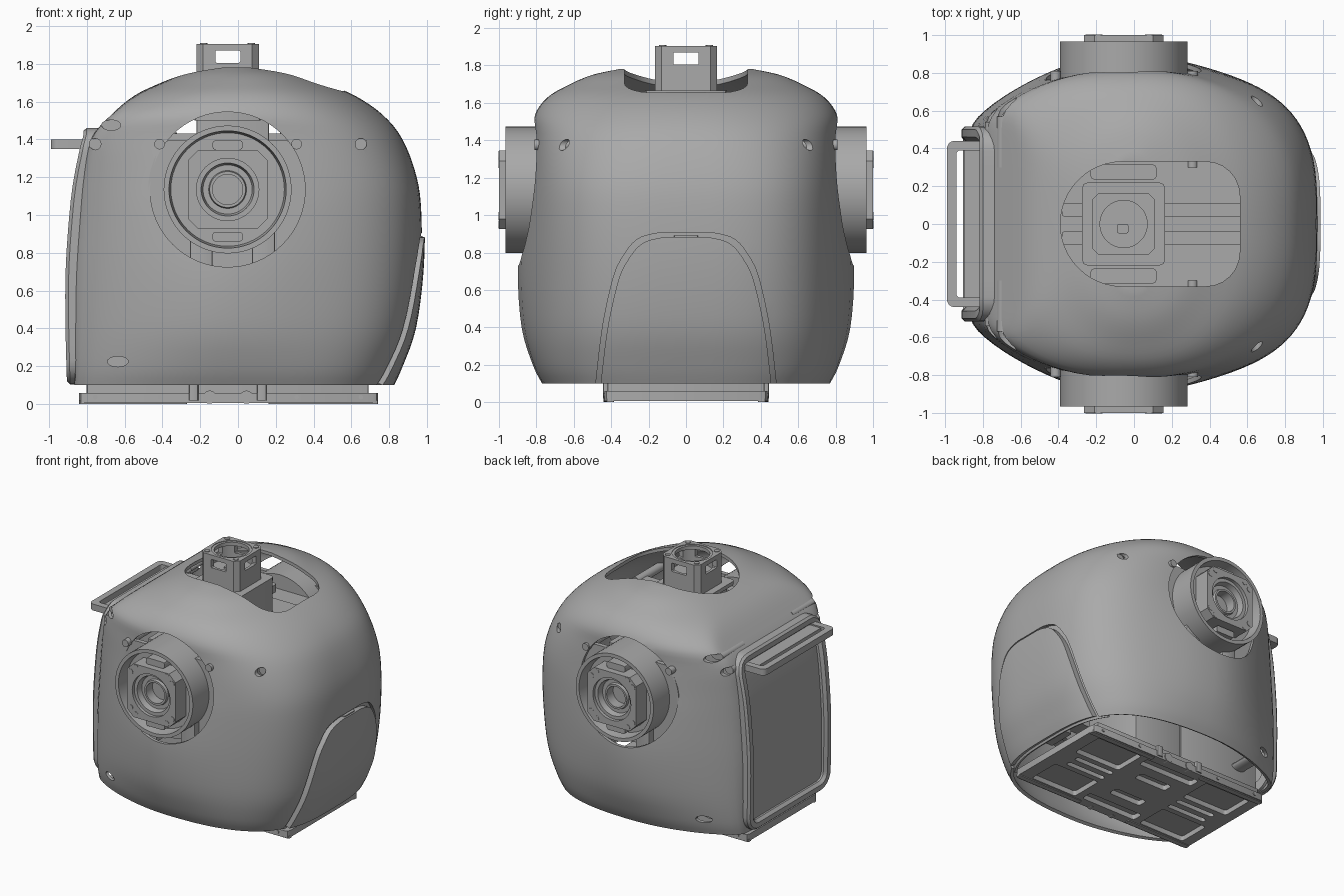
import bpy, bmesh, math
from mathutils import Vector

if "Cube" in bpy.data.objects:
    bpy.data.objects.remove(bpy.data.objects["Cube"], do_unlink=True)

grey = bpy.data.materials.new("plain grey")
grey.use_nodes = True
grey.diffuse_color = (0.4, 0.4, 0.4, 1)
grey.node_tree.nodes["Principled BSDF"].inputs["Base Color"].default_value = (0.4, 0.4, 0.4, 1)

CX, CZ = -0.055, 1.135      # shoulder axis


def finish(bm, name):
    bmesh.ops.recalc_face_normals(bm, faces=bm.faces)
    me = bpy.data.meshes.new(name)
    bm.to_mesh(me)
    bm.free()
    me.materials.append(grey)
    ob = bpy.data.objects.new(name, me)
    bpy.context.collection.objects.link(ob)
    shade(ob)
    return ob


def shade(ob):
    bpy.ops.object.select_all(action='DESELECT')
    ob.select_set(True)
    bpy.context.view_layer.objects.active = ob
    bpy.ops.object.shade_smooth_by_angle(angle=math.radians(35))


def place(axis, u, v, h):
    return {'x': (h, u, v), 'y': (u, h, v), 'z': (u, v, h)}[axis]


def prism(name, pts, axis, lo, hi):
    bm = bmesh.new()
    a, b = [[bm.verts.new(place(axis, u, v, h)) for u, v in pts] for h in (lo, hi)]
    bm.faces.new(a)
    bm.faces.new(b)
    for i in range(len(a)):
        bm.faces.new((a[i - 1], a[i], b[i], b[i - 1]))
    return finish(bm, name)


def rrect(u0, u1, v0, v1, r, seg=6):
    out = []
    for k, (u, v) in enumerate(((u1 - r, v1 - r), (u0 + r, v1 - r), (u0 + r, v0 + r), (u1 - r, v0 + r))):
        for i in range(seg + 1):
            t = (k + i / seg) * math.pi / 2
            out.append((u + r * math.cos(t), v + r * math.sin(t)))
    return out


def circle(u, v, r, n=32, squash=1):
    return [(u + r * math.cos(t), v + squash * r * math.sin(t)) for t in (math.tau * i / n for i in range(n))]


def box(name, x0, x1, y0, y1, z0, z1, r=0.01):
    return prism(name, rrect(x0, x1, y0, y1, r, 2), 'z', z0, z1)


def lathe(name, profile, axis, u, v, n=64):
    # closed profile of (radius, height) turned about the axis
    bm = bmesh.new()
    rings = [[bm.verts.new(place(axis, *p, h)) for p in circle(u, v, r, n)] for r, h in profile]
    for k in range(len(rings)):
        a, b = rings[k - 1], rings[k]
        for i in range(n):
            bm.faces.new((a[i - 1], a[i], b[i], b[i - 1]))
    return finish(bm, name)


def bake(ob):
    dg = bpy.context.evaluated_depsgraph_get()
    me = bpy.data.meshes.new_from_object(ob.evaluated_get(dg))
    ob.modifiers.clear()
    ob.data = me


def cut(ob, cutters, op='DIFFERENCE'):
    for c in cutters:
        m = ob.modifiers.new("cut", 'BOOLEAN')
        m.object, m.operation, m.solver = c, op, 'EXACT'
        bpy.context.view_layer.update()
        bake(ob)
        bpy.data.objects.remove(c, do_unlink=True)
    shade(ob)
    return ob


# shell levels: height, back x, front x, half width, shoulder bulge, front roundness, back flatness
LEVELS = [(.1, -.865, .81, .735, .035, 3.1, 1.25), (.2, -.87, .855, .77, .05, 3.1, 1.23),
          (.4, -.875, .925, .795, .085, 3.1, 1.2), (.7, -.875, .965, .8, .1, 3.1, 1.18),
          (1, -.855, .97, .8, .075, 3.1, 1.18), (1.2, -.83, .945, .8, .04, 3, 1.2),
          (1.4, -.78, .87, .8, .015, 2.7, 1.25), (1.53, -.67, .765, .8, .01, 2.4, 1.33),
          (1.63, -.55, .62, .735, .005, 2.3, 1.22), (1.7, -.41, .455, .62, 0, 2.2, 1.1),
          (1.75, -.29, .31, .5, 0, 2.2, 1.03), (1.78, -.17, .13, .36, 0, 2.2, 1)]


def spline(rows, steps):
    out = []
    for i in range(len(rows) - 1):
        p = [rows[max(0, min(len(rows) - 1, i + k))] for k in (-1, 0, 1, 2)]
        for s in range(steps):
            t = s / steps
            out.append([b + t / 2 * (c - a + t * (2 * a - 5 * b + 4 * c - d + t * (3 * (b - c) + d - a)))
                        for a, b, c, d in zip(*p)])
    return out + [list(rows[-1])]


RINGS = spline(LEVELS, 4)


def back_x(z):
    lo = max((r for r in RINGS if r[0] <= z), key=lambda r: r[0])
    hi = min((r for r in RINGS if r[0] >= z), key=lambda r: r[0])
    t = (z - lo[0]) / (hi[0] - lo[0]) if hi[0] > lo[0] else 0
    return lo[1] + t * (hi[1] - lo[1])


def skin(name, grow, thick, n=96):
    bm = bmesh.new()
    rings = []
    for z, xl, xr, w, bulge, round_front, flat in RINGS:
        ring = []
        for i in range(n):
            c, s = math.cos(math.tau * i / n), math.sin(math.tau * i / n)
            a, e = (xr + grow, round_front) if c > 0 else (-xl * flat, min(2.4, round_front))
            x = math.copysign(a * abs(c) ** (2 / e), c)
            y = (w + grow) * abs(s) ** (2 / e) + bulge * math.exp(-((x - CX) / .48) ** 2) * min(1, 3 * abs(s))
            x = xl + .025 * math.log(1 + math.exp((x - xl) / .025))     # soft flat back
            ring.append(bm.verts.new((x, math.copysign(y, s), z)))
        rings.append(ring)
    for a, b in zip(rings, rings[1:]):
        for i in range(n):
            bm.faces.new((a[i - 1], a[i], b[i], b[i - 1]))
    bm.faces.new(rings[-1])
    ob = finish(bm, name)
    m = ob.modifiers.new("wall", 'SOLIDIFY')
    m.thickness, m.offset = thick, -1
    bpy.context.view_layer.update()
    bake(ob)
    return ob


def arch(grow):
    half = spline([(.465, .0), (.445, .2), (.415, .42), (.365, .64), (.32, .745), (.24, .845), (.13, .88), (.04, .882)], 4)
    half = [(y + grow, z + grow * min(1, z)) for y, z in half]
    return half + [(-y, z) for y, z in reversed(half)]


# outer shell with neck, shoulder, chest and screw openings
shell = skin("shell", 0, .025)
right_half = rrect(-.06, .56, -.33, .33, .18)
neck_hole = right_half[:7] + [p for p in circle(-.06, 0, .33, 48) if p[0] <= -.055] + right_half[-7:]
cutters = [prism("neck_cutter", neck_hole, 'z', 1.5, 2), prism("chest_cutter", arch(.026), 'x', .5, 1.3),
           prism("shoulder_cutter", circle(CX, CZ, .41, 64), 'y', -1.2, 1.2)]
# screw recesses: x, z, radius, squash, depth of the screw face
for x, z, r, squash, y in ((-.755, 1.375, .03, 1, .54), (.65, 1.375, .03, 1, .62),
                           (-.67, 1.475, .05, .55, .57), (-.635, .225, .055, .5, .6)):
    for s in (-1, 1):
        cutters.append(prism("screw_cutter", circle(x, z, r, 20, squash), 'y', *sorted((s * .35, s * 1.2))))
        prism("recessed_screw", circle(x, z, r + .004, 20, squash), 'y', *sorted((s * .3, s * y)))
cut(shell, cutters)

# raised chest plate with a backing that closes its groove
cut(skin("chest_plate", .016, .05), [prism("plate_cutter", arch(0), 'x', .5, 1.3)], 'INTERSECT')
cut(skin("chest_backing", -.024, .02), [prism("backing_cutter", arch(.06), 'x', .5, 1.3)], 'INTERSECT')
box("chest_latch", .9, .975, -.065, .065, .86, .89)

# rounded rim round the back panel
bm = bmesh.new()
path = rrect(-.475, .475, .145, 1.42, .09)
full = []
for i, (y, z) in enumerate(path):
    y0, z0 = path[i - 1]
    k = max(1, int(math.hypot(y - y0, z - z0) / .08))
    full += [(y0 + (y - y0) * j / k, z0 + (z - z0) * j / k) for j in range(1, k + 1)]
rows = []
for i, (y, z) in enumerate(full):
    a, b = full[i - 1], full[(i + 1) % len(full)]
    out = Vector((b[1] - a[1], a[0] - b[0])).normalized()
    rows.append([bm.verts.new((back_x(min(z, 1.4)) + dx, y + out.x * o, z + out.y * o))
                 for o, dx in ((.04, .05), (.04, -.02), (.025, -.037), (-.015, -.037), (-.035, -.015), (-.04, .05))])
for a, b in zip(rows, rows[1:] + rows[:1]):
    for i in range(6):
        bm.faces.new((a[i - 1], a[i], b[i], b[i - 1]))
finish(bm, "back_rim")

# carry handle
handle = prism("handle", rrect(-.99, -.7, -.44, .44, .04), 'z', 1.35, 1.4)
cut(handle, [prism("handle_cutter", rrect(-.94, -.5, -.39, .39, .02), 'z', 1.2, 1.6)])
box("handle_bar", -.9, -.76, -.42, .42, 1.36, 1.39)

# shoulders, repeated on both sides
for s, side in ((-1, "front"), (1, "rear")):
    lathe(side + "_shoulder_tube", [(r, s * h) for r, h in
          ((.338, .6), (.338, .965), (.31, .965), (.3, .87), (.1, .87), (.1, .6))], 'y', CX, CZ)
    block = prism(side + "_shoulder_motor", rrect(CX - .21, CX + .21, CZ - .21, CZ + .21, .055, 1), 'y', *sorted((s * .8, s)))
    cut(block, [prism("bore_cutter", circle(CX, CZ, .165, 48), 'y', -1.2, 1.2)])
    lathe(side + "_motor_bearing", [(r, s * h) for r, h in
          ((.166, .8), (.166, .975), (.14, .975), (.13, .93), (.1, .93), (.095, .95), (.08, .95), (.08, .8))], 'y', CX, CZ)
    prism(side + "_motor_core", circle(CX, CZ, .09), 'y', *sorted((s * .25, s * .87)))
    for u, v in ((.18, .14), (.135, .185)):
        for i in (-1, 1):
            for j in (-1, 1):
                prism(side + "_motor_bolt", circle(CX + i * u, CZ + j * v, .022, 16), 'y', *sorted((s * .9, s * 1.003)))
    # top and bottom brackets of the motor
    for z in (CZ + .235, CZ - .25):
        prism(side + "_motor_bracket", rrect(CX - .08, CX + .08, z - .025, z + .025, .015, 2), 'y', *sorted((s * .8, s * .95)))
    # wall behind the shoulder opening, level with the deck on top
    wall = [(x, min(z, 1.395)) for x, z in circle(CX, CZ, .42, 48)]
    prism(side + "_shoulder_wall", wall, 'y', *sorted((s * .73, s * .765)))
    for x in (CX - .14, CX + .19):
        box(side + "_shoulder_strut", x - .06, x + .06, *sorted((s * .6, s * .82)), .68, 1.0)
    # screw pins beside the tube
    for x in (-.415, .31):
        prism(side + "_pin", circle(x, 1.375, .028, 20), 'y', *sorted((s * .3, s * .81)))

# inner frame
box("deck", -.72, .66, -.4, .4, 1.35, 1.39)
box("spine", -.3, .2, -.26, .26, .08, 1.36)
box("neck_pedestal", -.22, .165, -.2, .2, 1.38, 1.64)
for s in (-1, 1):
    box("deck_rail", -.38, .6, *sorted((s * .04, s * .11)), 1.39, 1.43)
    for x in (-.34, .24, .38, .52):
        prism("rail_screw", circle(x, s * .072, .018, 12), 'z', 1.42, 1.436)
    box("neck_side_pad", -.23, .12, *sorted((s * .235, s * .315)), 1.5, 1.56, .02)
    box("shoulder_beam", -.35, .24, *sorted((s * .26, s * .62)), .85, 1.36)
    box("back_compartment_side", -.8, -.1, *sorted((s * .38, s * .4)), .09, 1.36)

# neck housing with windows and bore
box("neck_base", -.275, .165, -.22, .22, 1.635, 1.665, .03)
neck = prism("neck_housing", rrect(-.22, .11, -.165, .165, .035, 1), 'z', 1.66, 1.905)
cut(neck, [prism("bore_cutter", circle(CX, 0, .145, 48), 'z', 1.76, 2),
           prism("window_cutter", rrect(-.12, .012, 1.805, 1.87, .006, 1), 'y', -1, 1),
           prism("window_cutter", rrect(-.068, .068, 1.805, 1.87, .006, 1), 'x', -1, 1)])
lathe("neck_ring", [(.146, 1.872), (.146, 1.9), (.125, 1.9), (.125, 1.872)], 'z', CX, 0)
box("neck_chip", -.09, -.03, -.05, .0, 1.75, 1.775)
for sx in (-1, 1):
    for sy in (-1, 1):
        prism("neck_bolt", circle(CX + sx * .125, sy * .125, .02, 16), 'z', 1.85, 1.91)

# base plates with pockets underneath
box("upper_base", -.8, .69, -.42, .42, .06, .1)
base = box("lower_base", -.84, .74, -.435, .435, .006, .06, .03)
pockets = []
for s in (-1, 1):
    for x0, x1, y0, y1 in ((-.76, -.36, .11, .37), (.24, .64, .11, .37), (-.3, .18, .27, .36),
                           (-.7, -.36, .025, .065), (.24, .58, .025, .065), (-.2, .08, .1, .18)):
        pockets.append(prism("pocket_cutter", rrect(x0, x1, *sorted((s * y0, s * y1)), .02, 3), 'z', -.1, .045))
cut(base, pockets)
for s in (-1, 1):
    for x0, x1 in ((-.84, -.27), (.16, .74)):
        box("base_skid", x0, x1, *sorted((s * .385, s * .425)), 0, .02)
    # hinge clips and screws on the long edges
    for x in (-.235, .125):
        box("base_clip", x - .025, x + .025, *sorted((s * .41, s * .445)), .02, .1)
    for x, r in ((-.15, .035), (.045, .035), (-.755, .012), (-.415, .012), (.31, .012), (.65, .012)):
        prism("base_screw", circle(x, .037, r, 16), 'y', *sorted((s * .4, s * .442)))
